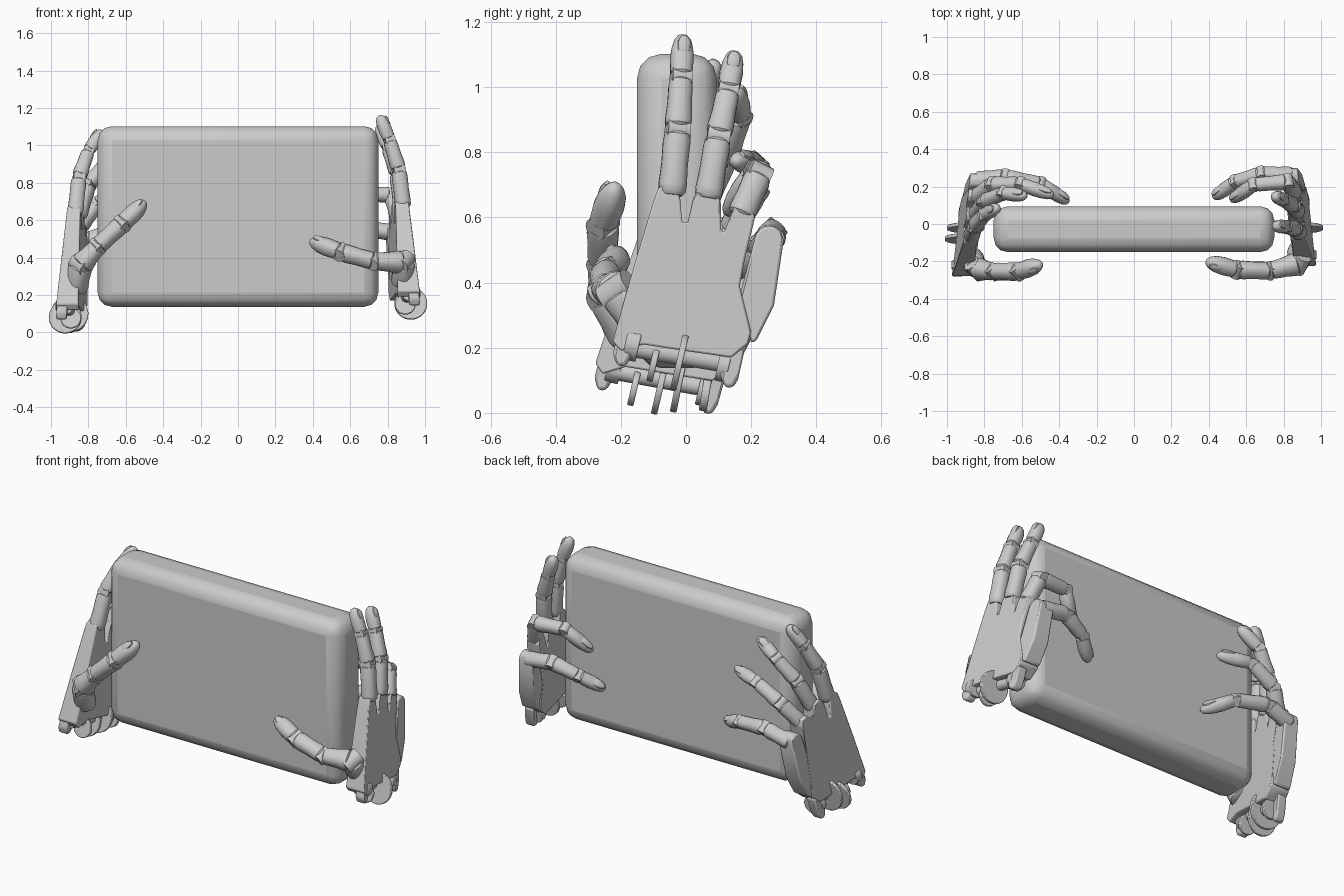
import bpy, bmesh, math
from mathutils import Vector

if "Cube" in bpy.data.objects:
    bpy.data.objects.remove(bpy.data.objects["Cube"])

def finish(name, bm, bevel=0.0):
    bmesh.ops.recalc_face_normals(bm, faces=bm.faces)
    me = bpy.data.meshes.new(name)
    bm.to_mesh(me)
    bm.free()
    ob = bpy.data.objects.new(name, me)
    bpy.context.collection.objects.link(ob)
    if bevel:
        m = ob.modifiers.new("bevel", 'BEVEL')
        m.width, m.segments, m.limit_method = bevel, 2, 'ANGLE'
    bpy.ops.object.select_all(action='DESELECT')
    ob.select_set(True)
    bpy.context.view_layer.objects.active = ob
    bpy.ops.object.shade_smooth_by_angle(angle=math.radians(35))
    return ob

def loft(bm, a, b, stations, side, n=16, flat=1.0):
    """Rounded-square rings between a and b; stations are (fraction, radius)."""
    d = b - a
    w = d.normalized()
    u = w.cross(side).normalized()
    v = u.cross(w)
    rings = []
    for f, r in stations:
        ring = []
        for i in range(n):
            t = 2 * math.pi * i / n
            c, s = math.cos(t), math.sin(t)
            k = r / (abs(c) ** 2.5 + abs(s) ** 2.5) ** 0.4
            ring.append(bm.verts.new(a + d * f + u * c * k * flat + v * s * k))
        rings.append(ring)
    for p, q in zip(rings, rings[1:]):
        for i in range(n):
            j = (i + 1) % n
            bm.faces.new((p[i], p[j], q[j], q[i]))
    bm.faces.new(rings[0])
    bm.faces.new(rings[-1])

def rod(bm, a, b, r, n=24):
    side = Vector((0.3, 0.5, 0.8))
    d = b - a
    u = d.cross(side).normalized()
    v = d.normalized().cross(u)
    lo, hi = [[bm.verts.new(p + (u * math.cos(2 * math.pi * i / n) + v * math.sin(2 * math.pi * i / n)) * r)
               for i in range(n)] for p in (a, b)]
    for i in range(n):
        j = (i + 1) % n
        bm.faces.new((lo[i], lo[j], hi[j], hi[i]))
    bm.faces.new(lo)
    bm.faces.new(hi)

def finger(name, pts, radii):
    """Jointed digit: tapered phalanges, hinge barrels and a nail."""
    pts = [Vector(p) for p in pts]
    bend = (pts[1] - pts[0]).cross(pts[-1] - pts[-2]).normalized()
    bm = bmesh.new()
    last = len(pts) - 2
    for i in range(last + 1):
        a, b = pts[i], pts[i + 1]
        r0, r1 = radii[i], radii[i + 1]
        if i < last:
            st = [(0.04, r0 * .75), (0.09, r0 * .95), (0.2, r0), (0.5, (r0 + r1) * .48),
                  (0.82, r1 * 1.02), (0.93, r1 * .95), (0.98, r1 * .7)]
        else:
            st = [(0.05, r0 * .75), (0.1, r0 * .93), (0.45, r0), (0.7, r0 * .9),
                  (0.88, r1 * .82), (0.97, r1 * .5), (1.0, r1 * .2)]
        loft(bm, a, b, st, bend)
        if i:
            rod(bm, a - bend * r0 * .85, a + bend * r0 * .85, r0 * .8, 16)
    # nail on the back of the last phalanx
    d = pts[-1] - pts[-2]
    out = bend.cross(d).normalized()
    if out.dot(pts[-2] - (pts[0] + pts[-1]) / 2) < 0:
        out = -out
    c = pts[-2] + out * radii[-2] * .72
    loft(bm, c + d * .5, c + d * .9, [(0, .012), (.15, .02), (.7, .02), (1, .01)], bend, 12, .6)
    finish(name, bm)

def place(s, y, z, depth=0.0):
    """Point on the back of the hand; the -x hand sits a little lower."""
    x = .925 - .12 * y - .09 * (z - .45) - depth
    if s < 0:
        t = (.64 - z) / .5
        y, z = y - .02 - .04 * t, z - .03 - .045 * t
    return Vector((s * x, y, z))

def slab(name, s, outline, d0, thick, taper):
    bm = bmesh.new()
    A = [bm.verts.new(place(s, y, z, d0)) for y, z in outline]
    B = [bm.verts.new(place(s, y, z, thick + taper * (.7 - z))) for y, z in outline]
    bm.faces.new(A)
    bm.faces.new(B[::-1])
    for i in range(len(A)):
        j = (i + 1) % len(A)
        bm.faces.new((A[i], A[j], B[j], B[i]))
    bmesh.ops.triangulate(bm, faces=[f for f in bm.faces if len(f.verts) > 4])
    finish(name, bm, .01)

# thick rounded tablet
bm = bmesh.new()
bmesh.ops.create_cube(bm, size=1)
for v in bm.verts:
    v.co = Vector((v.co.x * 1.5, v.co.y * .245 - .028, v.co.z * .965 + .62))
tab = finish("tablet_body", bm, .075)
tab.modifiers["bevel"].segments = 3

PALM = [(-.225, .22), (-.16, .45), (-.1, .65), (-.085, .69), (-.06, .705), (-.03, .695), (-.018, .66),
        (-.012, .585), (.005, .585), (.022, .66), (.04, .69), (.065, .7), (.095, .685), (.108, .64),
        (.107, .56), (.118, .555), (.145, .63), (.17, .645), (.2, .635), (.212, .6), (.18, .47),
        (.165, .39), (.2, .25), (.19, .21), (.14, .17), (0, .19), (-.13, .21), (-.2, .19)]
SIDE = [(.165, .36), (.215, .55), (.235, .572), (.265, .575), (.29, .56), (.3, .53), (.27, .33),
        (.215, .22), (.2, .215)]
FR = [.043, .041, .036, .031]

DIGITS = {
    1: [[(.885, -.045, .66), (.86, -.025, .87), (.81, -.015, 1.03), (.755, -.01, 1.16)],
        [(.875, .065, .65), (.85, .1, .85), (.80, .13, .99), (.75, .15, 1.11)],
        [(.86, .165, .60), (.82, .225, .735), (.64, .21, .74), (.52, .125, .61)],
        [(.855, .26, .53), (.68, .265, .555), (.54, .225, .50), (.425, .14, .42)]],
    -1: [[(-.872, -.07, .62), (-.85, -.01, .83), (-.80, .05, .97), (-.725, .09, 1.08)],
         [(-.855, .04, .61), (-.80, .12, .79), (-.70, .165, .91), (-.575, .15, .995)],
         [(-.85, .14, .56), (-.76, .21, .68), (-.61, .215, .765), (-.43, .15, .775)],
         [(-.85, .235, .48), (-.69, .25, .53), (-.50, .215, .505), (-.35, .115, .43)]]}
THUMB = {1: [(.88, -.13, .26), (.885, -.21, .375), (.73, -.25, .38), (.55, -.245, .43), (.385, -.2, .49)],
         -1: [(-.87, -.17, .22), (-.84, -.24, .36), (-.75, -.255, .46), (-.62, -.255, .58), (-.495, -.215, .70)]}
NAMES = ["first_finger", "second_finger", "third_finger", "fourth_finger"]

for s, tag in ((1, "right"), (-1, "left")):
    # palm plates
    slab(tag + "_palm", s, PALM, 0, .07, .1)
    slab(tag + "_side_palm", s, SIDE, .005, .085, .05)
    # fingers and thumb
    for nm, pts in zip(NAMES, DIGITS[s]):
        finger(tag + "_" + nm, pts, FR)
    finger(tag + "_thumb", THUMB[s], [.06, .058, .045, .046, .036])
    # wrist hinge: lugs, axle and thin discs
    bm = bmesh.new()
    rod(bm, place(s, -.17, .2, .06), place(s, .13, .15, .06), .028)
    for y, z, dep, r, h in ((-.165, .21, .04, .05, .022), (.115, .145, .05, .05, .018),
                            (-.02, .155, .03, .088, .01), (-.1, .15, .07, .055, .01)):
        c = place(s, y, z, dep)
        ax = Vector((0, .95, -.22)) * h
        rod(bm, c - ax, c + ax, r, 32)
    finish(tag + "_wrist_hinge", bm, .004)
    # outer lugs lying along the back of the hand
    for y in (-.195, .135):
        b = .17 - .2 * y + .02
        lug = [(y - .03, b - .05), (y - .015, b - .085), (y + .01, b - .085), (y + .025, b - .06),
               (y + .045, b + .03), (y + .02, b + .06), (y - .01, b + .04)]
        slab(tag + "_wrist_lug", s, lug, .004, .05, .02)

# extra hinge disc at the lowest point of the left wrist
bm = bmesh.new()
c = Vector((-.9, -.02, .1))
rod(bm, c - Vector((0, .01, -.002)), c + Vector((0, .01, -.002)), .1, 32)
c = Vector((-.87, .06, .06))
rod(bm, c - Vector((0, .012, -.002)), c + Vector((0, .012, -.002)), .055, 32)
finish("left_wrist_disc", bm, .004)
